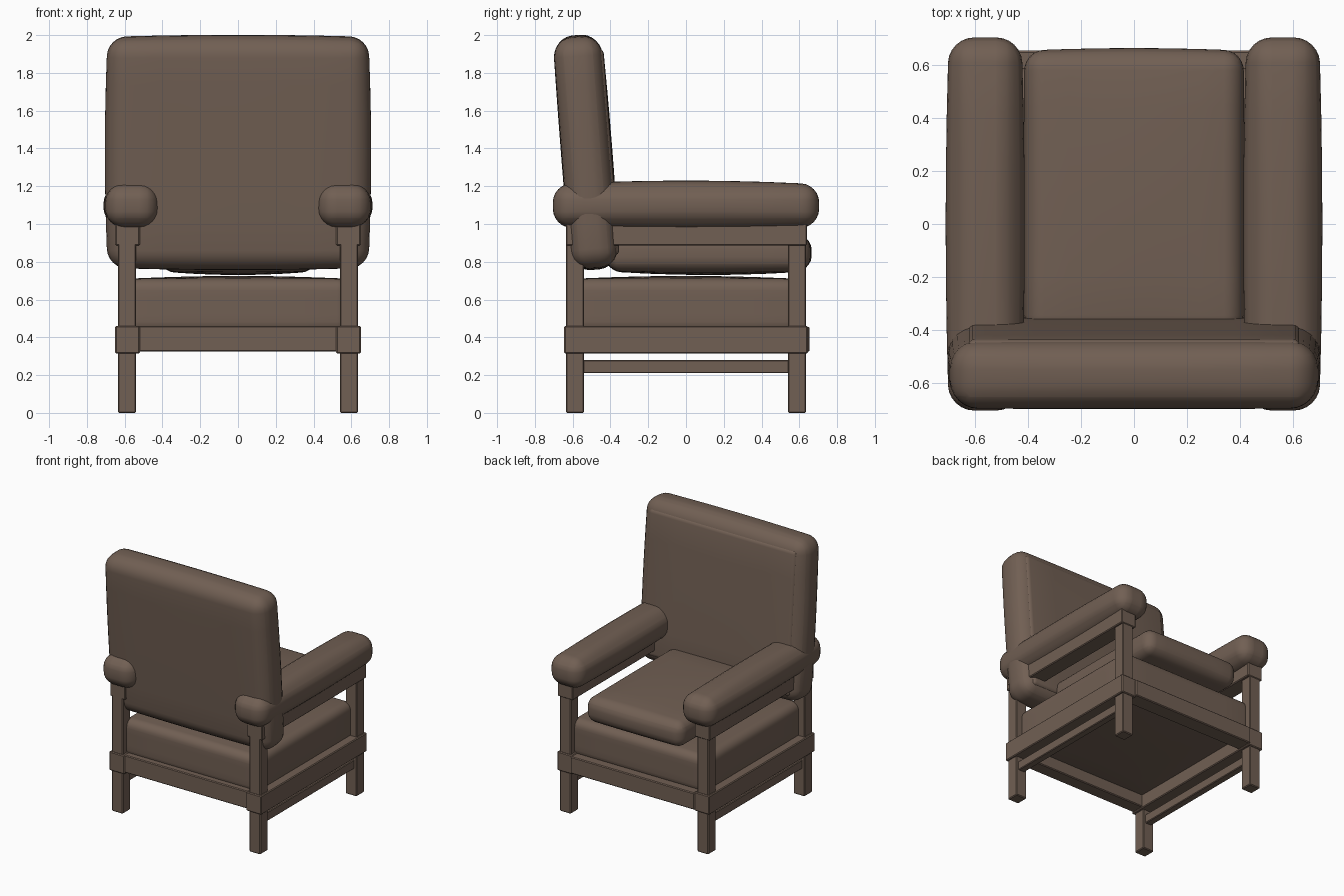
import bpy, bmesh, math
from mathutils import Vector, Matrix

if "Cube" in bpy.data.objects:
    bpy.data.objects.remove(bpy.data.objects["Cube"])

brown = bpy.data.materials.new("warm brown")
brown.diffuse_color = (0.165, 0.115, 0.087, 1)
brown.use_nodes = True
brown.node_tree.nodes["Principled BSDF"].inputs["Base Color"].default_value = brown.diffuse_color


def part(name, lo, hi, bevel, segments=1, bulge=(0, 0, 0), tilt=0):
    """Rounded box between two corners; bulge swells the middle of each side pair."""
    lo, hi = Vector(lo), Vector(hi)
    half = (hi - lo) / 2
    bm = bmesh.new()
    bmesh.ops.create_cube(bm, size=1, matrix=Matrix.Diagonal((*(half * 2), 1)))
    bmesh.ops.bevel(bm, geom=bm.edges[:], offset=bevel, segments=segments,
                    profile=0.5, affect='EDGES', clamp_overlap=True)
    if any(bulge):
        for axis in range(3):
            normal = Vector([float(i == axis) for i in range(3)])
            for f in (-0.6, -0.3, 0, 0.3, 0.6):
                bmesh.ops.bisect_plane(bm, geom=bm.verts[:] + bm.edges[:] + bm.faces[:],
                                       plane_co=normal * half[axis] * f, plane_no=normal)
        for v in bm.verts:
            n = [v.co[i] / half[i] for i in range(3)]
            fall = [max(0, 1 - t * t) for t in n]
            for i in range(3):
                v.co[i] += bulge[i] * n[i] * fall[i - 1] * fall[i - 2]
    mesh = bpy.data.meshes.new(name)
    bm.to_mesh(mesh)
    bm.free()
    mesh.materials.append(brown)
    ob = bpy.data.objects.new(name, mesh)
    bpy.context.collection.objects.link(ob)
    ob.location = (lo + hi) / 2
    ob.rotation_euler.x = tilt
    if segments > 1:
        bpy.ops.object.select_all(action='DESELECT')
        ob.select_set(True)
        bpy.context.view_layer.objects.active = ob
        bpy.ops.object.shade_smooth_by_angle(angle=math.radians(35))
    return ob


def side_part(name, s, x0, x1, y, z, *args, **kw):
    """Part on the left (s=-1) or right (s=1) of the chair."""
    a, b = sorted((s * x0, s * x1))
    return part(name, (a, y[0], z[0]), (b, y[1], z[1]), *args, **kw)


for s, side in ((-1, "left"), (1, "right")):
    # Posts running from the floor to the arms
    for y, end in ((-0.5875, "back"), (0.5875, "front")):
        side_part(f"{end}_{side}_leg", s, 0.54, 0.635, (y - 0.0475, y + 0.0475), (0, 1.0), 0.006)
    # Side frame: seat rail, stretcher and arm rail
    side_part(f"{side}_seat_rail", s, 0.52, 0.65, (-0.645, 0.645), (0.315, 0.46), 0.006)
    side_part(f"{side}_stretcher", s, 0.56, 0.615, (-0.56, 0.56), (0.21, 0.28), 0.005)
    side_part(f"{side}_arm_rail", s, 0.52, 0.65, (-0.635, 0.64), (0.885, 1.01), 0.006)
    # Padded arm
    side_part(f"{side}_arm_pad", s, 0.425, 0.70, (-0.705, 0.705), (0.985, 1.21), 0.095, 6,
              bulge=(0.012, 0, 0.02))

# Cross rails at the front and back
part("back_seat_rail", (-0.53, -0.635, 0.325), (0.53, -0.53, 0.46), 0.006)
part("front_seat_rail", (-0.53, 0.53, 0.325), (0.53, 0.655, 0.455), 0.006)

# Lower upholstered base and loose seat cushion
part("seat_base", (-0.585, -0.59, 0.42), (0.585, 0.59, 0.71), 0.06, 6, bulge=(0, 0, 0.015))
part("seat_cushion", (-0.415, -0.42, 0.75), (0.415, 0.655, 0.945), 0.075, 6, bulge=(0, 0.01, 0.02))

# Reclined back with its raised front panel
tilt = math.radians(4.5)
part("backrest", (-0.69, -0.658, 0.768), (0.69, -0.402, 1.99), 0.1, 6,
     bulge=(0.015, 0.004, 0.012), tilt=tilt)
part("backrest_front_panel", (-0.63, -0.46, 0.83), (0.63, -0.395, 1.93), 0.03, 4,
     bulge=(0, 0.006, 0), tilt=tilt)
